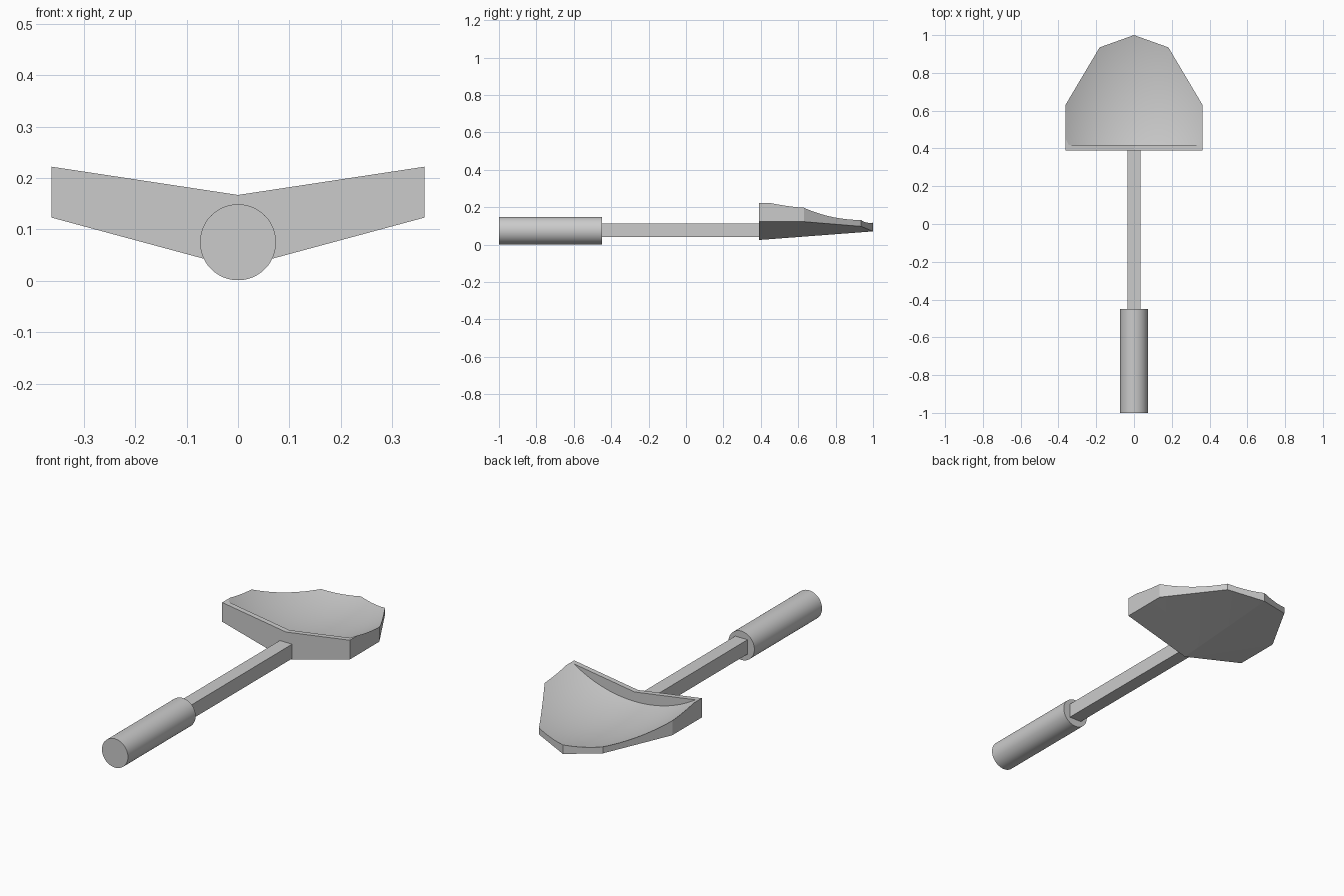
import bpy, bmesh, math
from mathutils import Matrix

if "Cube" in bpy.data.objects:
    bpy.data.objects.remove(bpy.data.objects["Cube"])


def add_object(name, bm):
    bmesh.ops.recalc_face_normals(bm, faces=bm.faces)
    me = bpy.data.meshes.new(name)
    bm.to_mesh(me)
    bm.free()
    ob = bpy.data.objects.new(name, me)
    bpy.context.collection.objects.link(ob)
    return ob


def smooth(ob, degrees):
    bpy.ops.object.select_all(action='DESELECT')
    ob.select_set(True)
    bpy.context.view_layer.objects.active = ob
    bpy.ops.object.shade_smooth_by_angle(angle=math.radians(degrees))


# Round handle
bpy.ops.mesh.primitive_cylinder_add(vertices=48, radius=0.074, depth=0.55,
                                    location=(0, -0.725, 0.075),
                                    rotation=(math.pi / 2, 0, 0))
handle = bpy.context.object
handle.name = "handle"
smooth(handle, 30)

# Square shaft
bm = bmesh.new()
bmesh.ops.create_cube(bm, size=1, matrix=Matrix.Translation((0, -0.03, 0.077))
                      @ Matrix.Diagonal((0.07, 0.85, 0.074, 1)))
add_object("shaft", bm)

# Blade blank: half outline (x, y, bottom z, top z), mirrored across x
half = [(0.363, 0.39, 0.123, 0.222), (0.363, 0.63, 0.123, 0.222),
        (0.182, 0.935, 0.098, 0.195)]
outline = ([(0, 0.39, 0.025, 0.167)] + half + [(0, 1.0, 0.071, 0.167)]
           + [(-x, y, b, t) for x, y, b, t in reversed(half)])
bm = bmesh.new()
low = [bm.verts.new((x, y, b)) for x, y, b, t in outline]
high = [bm.verts.new((x, y, t)) for x, y, b, t in outline]
n = len(outline)
for i in range(n):
    j = (i + 1) % n
    bm.faces.new((low[i], low[j], high[j], high[i]))
for i in range(1, n - 1):
    bm.faces.new((low[0], low[i + 1], low[i]))
    bm.faces.new((high[0], high[i], high[i + 1]))
blade = add_object("blade", bm)

# Hollow of the blade: ellipsoid cut flat at the back wall
bm = bmesh.new()
bmesh.ops.create_uvsphere(bm, u_segments=96, v_segments=64, radius=1,
                          matrix=Matrix.Translation((0, 0.71, 0.689))
                          @ Matrix.Diagonal((0.64, 0.95, 0.6, 1)))
geom = bm.verts[:] + bm.edges[:] + bm.faces[:]
cut = bmesh.ops.bisect_plane(bm, geom=geom, plane_co=(0, 0.417, 0),
                             plane_no=(0, -1, 0), clear_outer=True)
rim = [e for e in cut["geom_cut"] if isinstance(e, bmesh.types.BMEdge)]
bmesh.ops.contextual_create(bm, geom=rim)
cutter = add_object("hollow_cutter", bm)
cutter.hide_render = True

mod = blade.modifiers.new("hollow", 'BOOLEAN')
mod.operation = 'DIFFERENCE'
mod.solver = 'EXACT'
mod.object = cutter
bpy.ops.object.select_all(action='DESELECT')
blade.select_set(True)
bpy.context.view_layer.objects.active = blade
bpy.ops.object.modifier_apply(modifier=mod.name)
bpy.data.objects.remove(cutter)
smooth(blade, 8)
